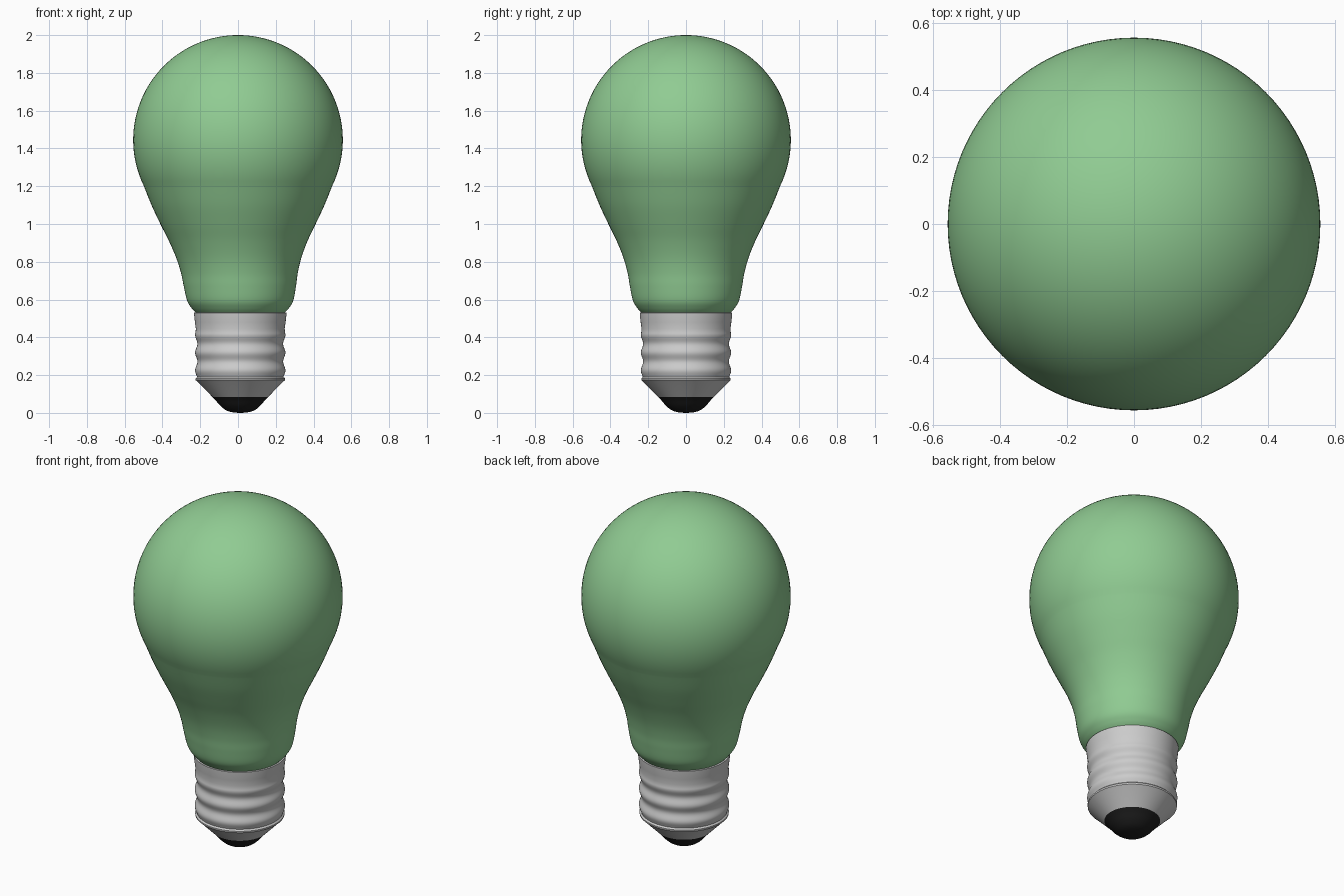
import bpy, math

if "Cube" in bpy.data.objects:
    bpy.data.objects.remove(bpy.data.objects["Cube"])

SEGMENTS = 96


def material(name, colour):
    mat = bpy.data.materials.new(name)
    mat.diffuse_color = (*colour, 1)
    mat.use_nodes = True
    mat.node_tree.nodes["Principled BSDF"].inputs["Base Color"].default_value = mat.diffuse_color
    return mat


def smooth_path(points, steps=6):
    """Catmull-Rom interpolation through (radius, z) points."""
    pts = [points[0]] + points + [points[-1]]
    path = []
    for a, b, c, d in zip(pts, pts[1:], pts[2:], pts[3:]):
        for i in range(steps):
            t = i / steps
            path.append(tuple(0.5 * (2 * q + (r - p) * t + (2 * p - 5 * q + 4 * r - s) * t * t
                                     + (3 * q - p - 3 * r + s) * t ** 3)
                              for p, q, r, s in zip(a, b, c, d)))
    return path + [points[-1]]


def lean(z):
    """The cap sits slightly to the right; the neck blends into it."""
    t = min(max((1.0 - z) / 0.45, 0), 1)
    return 0.012 * t * t * (3 - 2 * t)


def lathe(name, profile, mat=None):
    verts, faces, rings = [], [], []
    for r, z in profile:
        start = len(verts)
        if r < 1e-5:
            verts.append((lean(z), 0, z))
            rings.append([start] * SEGMENTS)
        else:
            for k in range(SEGMENTS):
                a = math.tau * k / SEGMENTS
                verts.append((r * math.cos(a) + lean(z), r * math.sin(a), z))
            rings.append(list(range(start, start + SEGMENTS)))
    for low, high in zip(rings, rings[1:]):
        for k in range(SEGMENTS):
            n = (k + 1) % SEGMENTS
            quad = (low[k], low[n], high[n], high[k])
            faces.append(tuple(dict.fromkeys(quad)))
    mesh = bpy.data.meshes.new(name)
    mesh.from_pydata(verts, [], faces)
    obj = bpy.data.objects.new(name, mesh)
    bpy.context.collection.objects.link(obj)
    if mat:
        mesh.materials.append(mat)
    bpy.ops.object.select_all(action='DESELECT')
    obj.select_set(True)
    bpy.context.view_layer.objects.active = obj
    bpy.ops.object.shade_smooth_by_angle(angle=math.radians(35))
    return obj


# Glass: curved neck running into a spherical crown
R, CZ = 0.555, 1.445
neck = [(0.235, 0.53), (0.258, 0.555), (0.281, 0.595), (0.297, 0.67), (0.309, 0.74),
        (0.331, 0.82), (0.367, 0.91), (0.411, 1.0), (0.458, 1.1)]
crown = []
for i in range(41):
    a = math.radians(-26 + 116 * i / 40)
    crown.append((R * math.cos(a) if i < 40 else 0, CZ + R * math.sin(a)))
lathe("glass_bulb", smooth_path(neck + crown[:1]) + crown[1:], material("green_glass", (0.28, 0.6, 0.29)))

# Metal screw cap: lower cone, ridged sleeve and top rim
thread = []
for i in range(49):
    z = 0.19 + 0.235 * i / 48
    thread.append((0.233 - 0.006 * math.cos(math.tau * (z - 0.225) / 0.094 + math.pi), z))
cap = [(0.148, 0.085), (0.222, 0.16), (0.236, 0.173), (0.237, 0.182)]
rim = [(0.235, 0.445), (0.24, 0.48), (0.244, 0.515), (0.245, 0.53), (0.232, 0.532)]
lathe("screw_cap", cap + thread + rim)

# Black rounded contact at the foot
contact = [(0, 0.0), (0.04, 0.003), (0.075, 0.014), (0.105, 0.037), (0.13, 0.066), (0.148, 0.085)]
lathe("foot_contact", smooth_path(contact), material("black", (0.012, 0.012, 0.012)))
